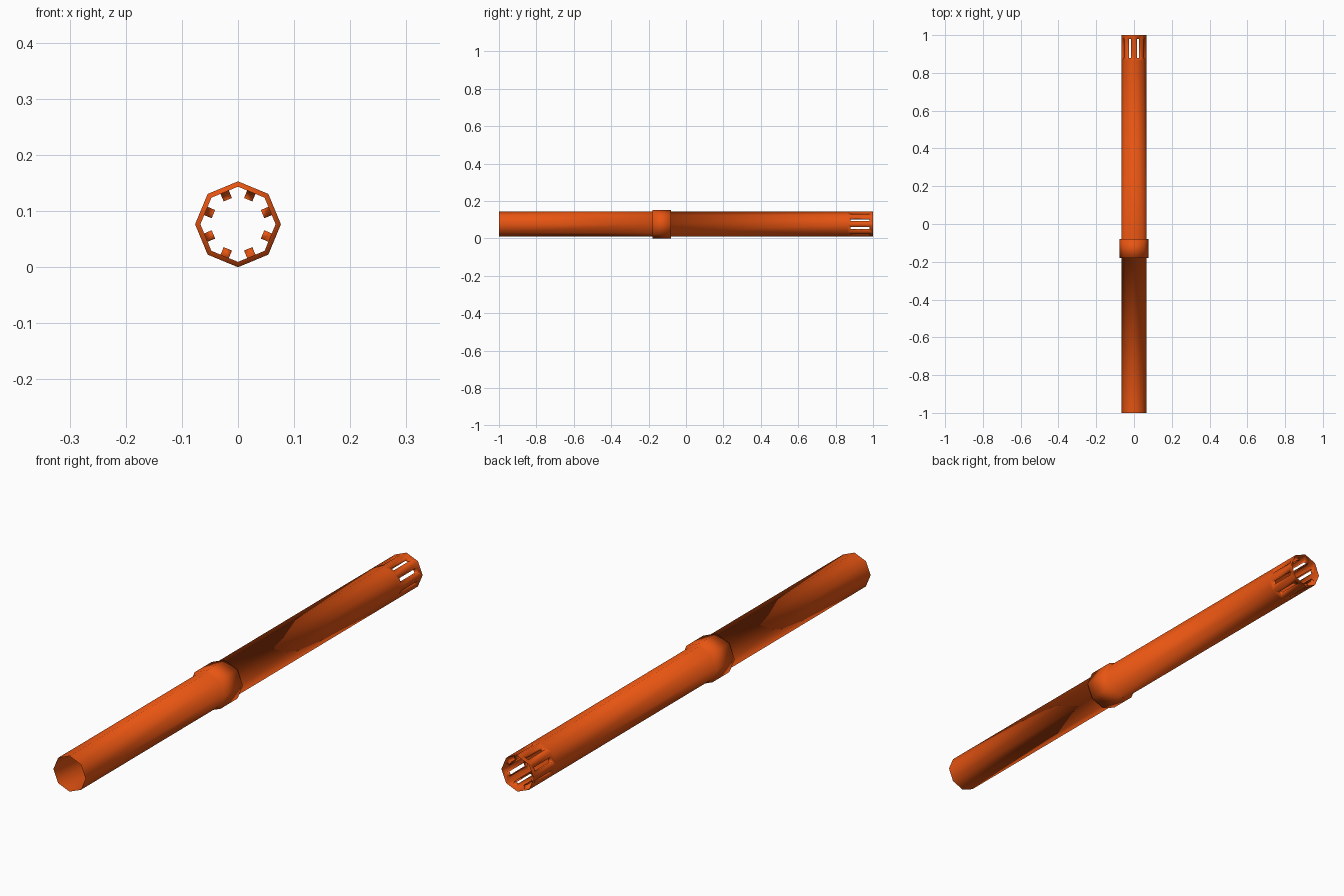
import bpy, bmesh, math
from mathutils import Vector

if "Cube" in bpy.data.objects:
    bpy.data.objects.remove(bpy.data.objects["Cube"])

SIDES = 8
R, R_COLLAR, ZC = 0.067, 0.0765, 0.0765

mat = bpy.data.materials.new("burnt_orange")
mat.diffuse_color = (0.80, 0.09, 0.006, 1)
mat.use_nodes = True
mat.node_tree.nodes["Principled BSDF"].inputs["Base Color"].default_value = mat.diffuse_color

bm = bmesh.new()


def ring(y, r):
    return [bm.verts.new((r * math.cos(i * math.tau / SIDES), y,
                          ZC + r * math.sin(i * math.tau / SIDES))) for i in range(SIDES)]


# Open tube with a raised collar, as one continuous shell
profile = [(-1, R), (-0.18, R), (-0.18, R_COLLAR), (-0.08, R_COLLAR), (-0.08, R), (0.865, R)]
rings = [ring(y, r) for y, r in profile]
for a, b in zip(rings, rings[1:]):
    for i in range(SIDES):
        j = (i + 1) % SIDES
        bm.faces.new((a[i], b[i], b[j], a[j]))

# Slotted end: each side has a long hole with a lining reaching inward
end = ring(1.0, R)
base = rings[-1]
HALF_WIDTH, DEPTH = 0.008, 0.0145
for i in range(SIDES):
    j = (i + 1) % SIDES
    ang = (i + 0.5) * math.tau / SIDES
    out = Vector((math.cos(ang), 0, math.sin(ang)))
    side = Vector((-math.sin(ang), 0, math.cos(ang)))

    def hole(r):
        return [bm.verts.new(Vector((0, y, ZC)) + out * r + side * s * HALF_WIDTH)
                for y, s in ((0.88, -1), (0.98, -1), (0.98, 1), (0.88, 1))]

    apothem = R * math.cos(math.pi / SIDES)
    frame = [base[i], end[i], end[j], base[j]]
    rim, inner = hole(apothem), hole(apothem - DEPTH)
    for a, b in ((frame, rim), (rim, inner)):
        for k in range(4):
            m = (k + 1) % 4
            bm.faces.new((a[k], a[m], b[m], b[k]))

bm.normal_update()
# Make sure the shell faces outward
f = bm.faces[0] if not bm.faces.ensure_lookup_table() else None
c = f.calc_center_median() - Vector((0, f.calc_center_median().y, ZC))
if f.normal.dot(c) < 0:
    bmesh.ops.reverse_faces(bm, faces=bm.faces[:])
for f in bm.faces:
    f.smooth = True

mesh = bpy.data.meshes.new("slotted_tube")
bm.to_mesh(mesh)
bm.free()
mesh.materials.append(mat)
tube = bpy.data.objects.new("slotted_tube", mesh)
bpy.context.collection.objects.link(tube)
